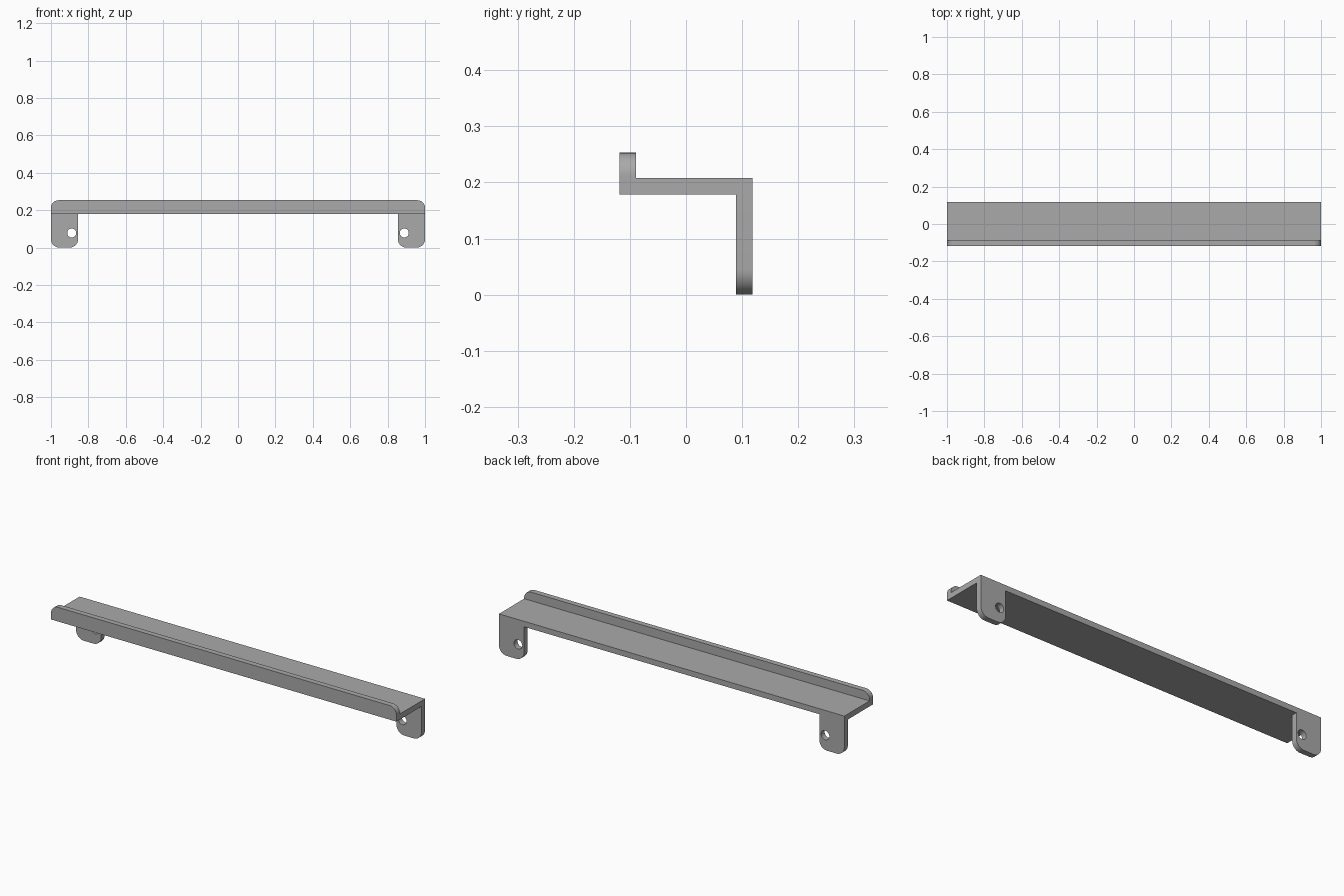
import bpy
import bmesh
from math import cos, sin, pi
from mathutils import Vector

if "Cube" in bpy.data.objects:
    bpy.data.objects.remove(bpy.data.objects["Cube"])

THICK = 0.029
FRONT, BACK = -0.1185, 0.1185
SHELF_LOW, SHELF_TOP = 0.179, 0.208
LIP_TOP = 0.253

grey = bpy.data.materials.new("plain_grey")
grey.use_nodes = True
grey.diffuse_color = (0.4, 0.4, 0.4, 1)
grey.node_tree.nodes["Principled BSDF"].inputs["Base Color"].default_value = (0.4, 0.4, 0.4, 1)


def plate(name, outline, y0, y1):
    """Extrude an outline of (x, z) points from y0 to y1."""
    bm = bmesh.new()
    face = bm.faces.new([bm.verts.new((x, y0, z)) for x, z in outline])
    grown = bmesh.ops.extrude_face_region(bm, geom=[face])["geom"]
    bmesh.ops.translate(bm, vec=Vector((0, y1 - y0, 0)),
                        verts=[v for v in grown if isinstance(v, bmesh.types.BMVert)])
    bmesh.ops.recalc_face_normals(bm, faces=bm.faces)
    mesh = bpy.data.meshes.new(name)
    bm.to_mesh(mesh)
    bm.free()
    mesh.materials.append(grey)
    obj = bpy.data.objects.new(name, mesh)
    bpy.context.collection.objects.link(obj)
    return obj


def arc(cx, cz, r, start, sweep, steps):
    return [(cx + r * cos(start + sweep * i / steps),
             cz + r * sin(start + sweep * i / steps)) for i in range(steps + 1)]


def combine(target, other, operation):
    """Apply a boolean and drop the second object."""
    mod = target.modifiers.new("combine", "BOOLEAN")
    mod.operation, mod.solver, mod.object = operation, "EXACT", other
    bpy.context.view_layer.objects.active = target
    bpy.ops.object.modifier_apply(modifier=mod.name)
    bpy.data.objects.remove(other)


# Flat shelf
shelf = plate("folded_shelf", [(-1, SHELF_LOW), (1, SHELF_LOW), (1, SHELF_TOP), (-1, SHELF_TOP)],
              FRONT, BACK)

# Front lip with rounded upper corners
r = 0.04
lip = plate("front_lip", [(-1, SHELF_LOW), (1, SHELF_LOW)]
            + arc(1 - r, LIP_TOP - r, r, 0, pi / 2, 12)
            + arc(r - 1, LIP_TOP - r, r, pi / 2, pi / 2, 12), FRONT, FRONT + THICK)
combine(shelf, lip, "UNION")

# Mounting tabs with rounded lower corners and a screw hole
r = 0.045
for side, name in ((1, "left"), (-1, "right")):
    outline = ([(1, SHELF_TOP), (0.855, SHELF_TOP)]
               + arc(0.855 + r, r, r, pi, pi / 2, 12)
               + arc(1 - r, r, r, 1.5 * pi, pi / 2, 12))
    tab = plate(name + "_tab", [(side * x, z) for x, z in outline], BACK - THICK, BACK)
    hole = plate(name + "_hole_cutter", arc(side * 0.889, 0.078, 0.024, 0, 2 * pi, 32)[:-1],
                 BACK - 2 * THICK, BACK + THICK)
    hole.hide_render = True
    combine(tab, hole, "DIFFERENCE")
    combine(shelf, tab, "UNION")

# Smooth the rounded corners, keep the folds sharp
bpy.ops.object.select_all(action="DESELECT")
shelf.select_set(True)
bpy.context.view_layer.objects.active = shelf
bpy.ops.object.shade_smooth_by_angle(angle=pi / 6)
